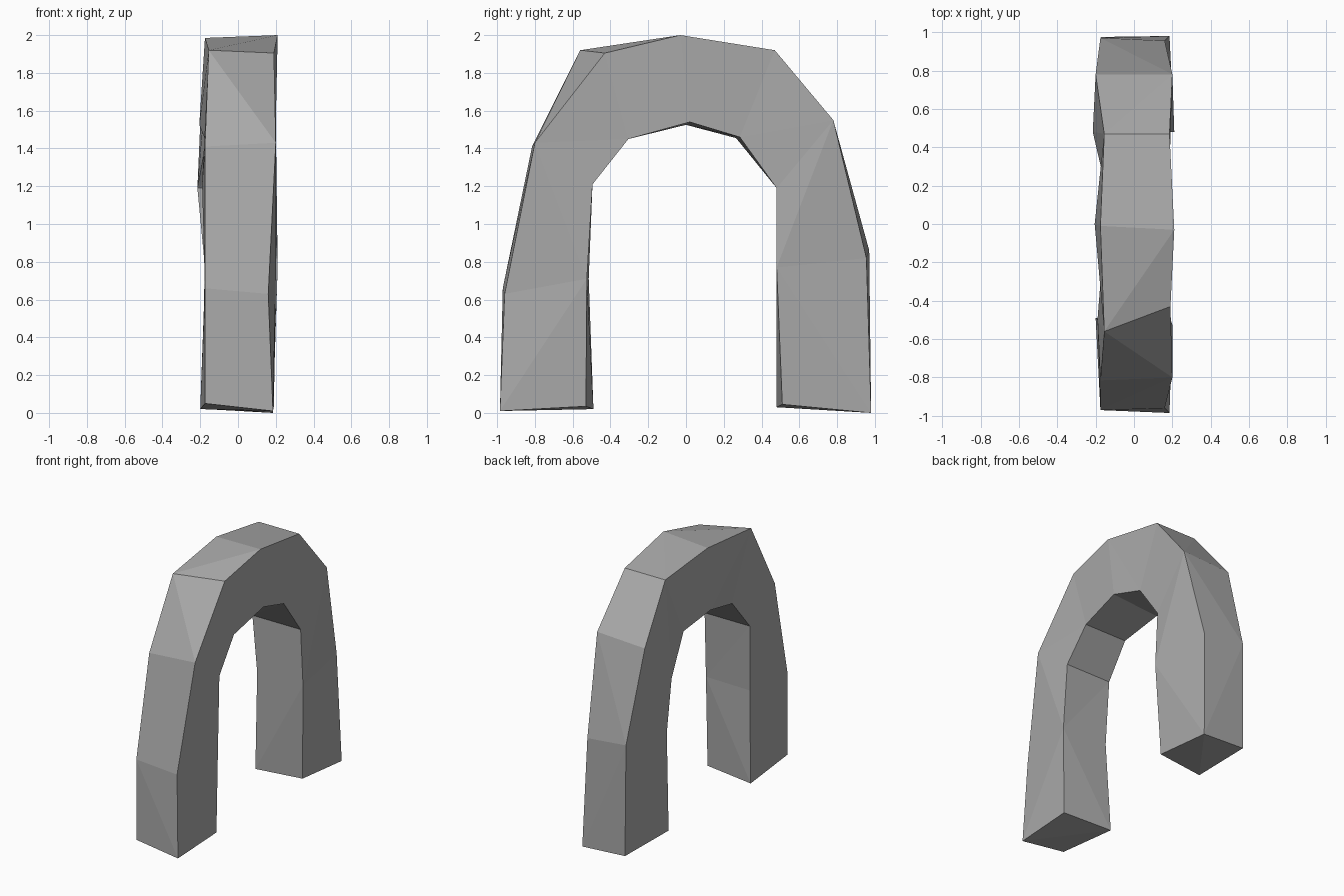
import bpy
import bmesh

default_cube = bpy.data.objects.get("Cube")
if default_cube:
    bpy.data.objects.remove(default_cube, do_unlink=True)

# Stone material
stone = bpy.data.materials.new("grey_stone")
stone.use_nodes = True
stone_colour = (0.4, 0.4, 0.4, 1)
stone.diffuse_color = stone_colour
stone.node_tree.nodes["Principled BSDF"].inputs["Base Color"].default_value = stone_colour

# Arch profiles (y, z) on the left face, running from front foot to back foot
outer_profile = [(-.985, .01), (-.96, .63), (-.8, 1.43), (-.43, 1.905), (-.03, 2),
                 (.47, 1.92), (.78, 1.55), (.955, .82), (.98, 0)]
inner_profile = [(-.53, .035), (-.525, .71), (-.495, 1.21), (-.305, 1.45), (.02, 1.54),
                 (.285, 1.46), (.48, 1.19), (.48, .77), (.51, .045)]

# Rough-hewn half widths along each edge
outer_left = [.185, .16, .2, .19, .21, .185, .2, .16, .185]
outer_right = [.175, .175, .175, .155, .175, .155, .2, .175, .17]
inner_left = [.19, .2, .19, .18, .2, .185, .19, .21, .185]
inner_right = [.2, .175, .19, .175, .205, .165, .215, .175, .19]

# Shifts (y, z) of right-face corners relative to the left face
outer_shift = {0: (.015, .04), 1: (-.01, .03), 2: (-.015, -.02), 3: (-.13, .015),
               4: (.02, -.015), 6: (0, -.02), 7: (.015, .04), 8: (-.005, .02)}
inner_shift = {0: (.04, -.015), 1: (.01, 0), 4: (-.02, -.015),
               5: (-.02, -.005), 8: (-.03, -.015)}


def edge_points(profile, widths, side, shifts):
    """Place one long edge of the arch on the given side."""
    points = []
    for i, ((y, z), width) in enumerate(zip(profile, widths)):
        dy, dz = shifts.get(i, (0, 0))
        points.append((side * width, y + dy, z + dz))
    return points


rails = [edge_points(outer_profile, outer_left, 1, {}),
         edge_points(outer_profile, outer_right, -1, outer_shift),
         edge_points(inner_profile, inner_right, -1, inner_shift),
         edge_points(inner_profile, inner_left, 1, {})]

bm = bmesh.new()
rings = [[bm.verts.new(point) for point in section] for section in zip(*rails)]


def add_facets(corners, first_is_hub):
    """Split a quad so its diagonal joins the alternating hub corners."""
    a, b, c, d = corners
    if first_is_hub:
        bm.faces.new((a, b, c))
        bm.faces.new((a, c, d))
    else:
        bm.faces.new((a, b, d))
        bm.faces.new((b, c, d))


# Arch sides between neighbouring sections
for i in range(len(rings) - 1):
    here, beyond = rings[i], rings[i + 1]
    for k in range(4):
        n = (k + 1) % 4
        add_facets((here[k], here[n], beyond[n], beyond[k]), (i + k) % 2 == 0)

# Undersides of both feet
add_facets(rings[0], True)
add_facets(rings[-1], True)
bmesh.ops.recalc_face_normals(bm, faces=bm.faces[:])

mesh = bpy.data.meshes.new("stone_arch")
bm.to_mesh(mesh)
bm.free()
mesh.materials.append(stone)
arch = bpy.data.objects.new("stone_arch", mesh)
bpy.context.collection.objects.link(arch)
